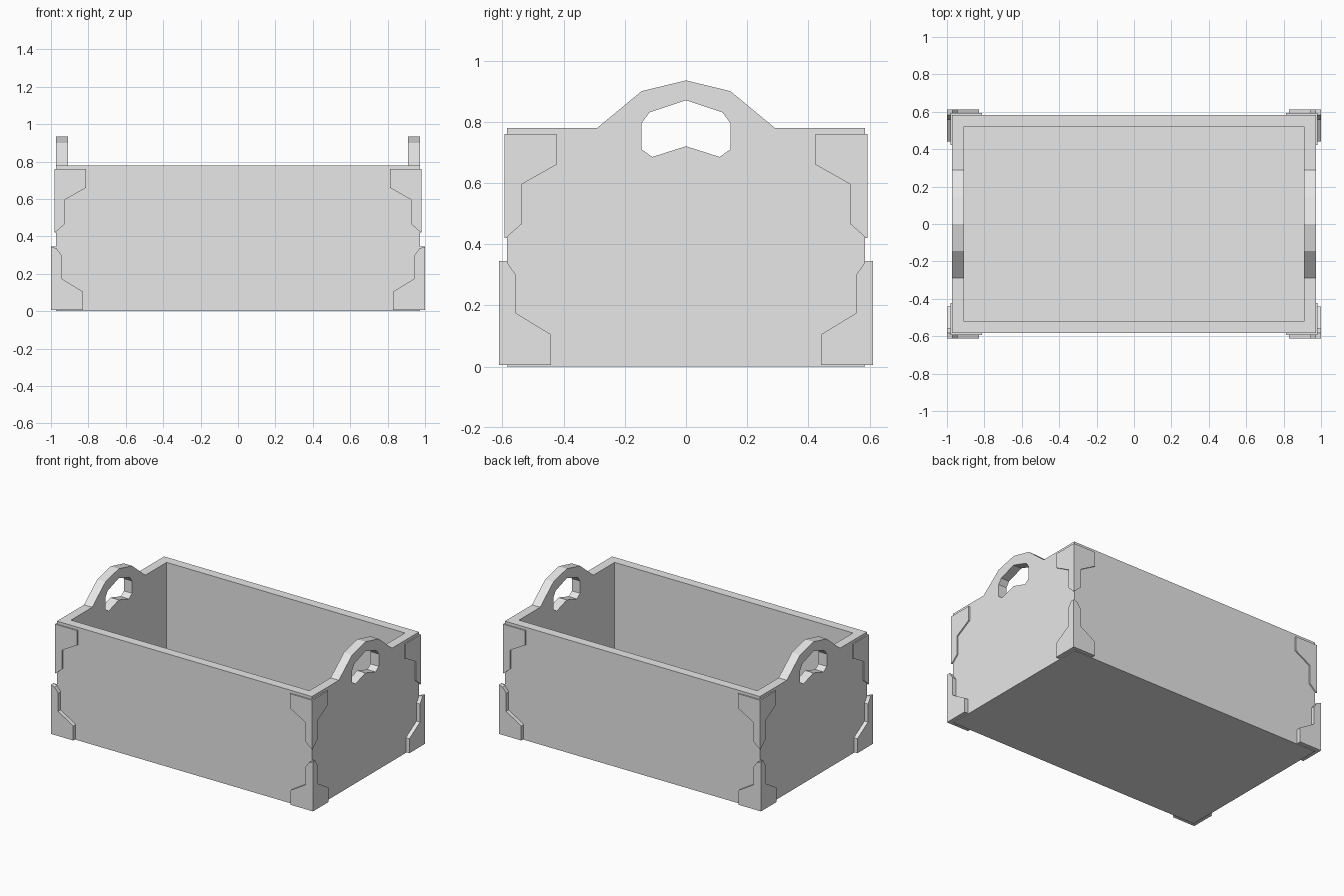
import bpy, bmesh

cube = bpy.data.objects.get("Cube")
if cube:
    bpy.data.objects.remove(cube, do_unlink=True)

grey = bpy.data.materials.new("plain grey")
grey.use_nodes = True
colour = (0.8, 0.8, 0.8, 1)
grey.diffuse_color = colour
grey.node_tree.nodes["Principled BSDF"].inputs["Base Color"].default_value = colour

# Main dimensions: half length, half width, rim height, wall thickness
LENGTH, WIDTH, RIM, WALL = 0.973, 0.584, 0.78, 0.063


def plate(name, profile, axis, inner, outer, mirror=(), open_centre=False):
    """Extrude a flat (across, z) profile along x or y, then mirror it."""
    def place(a, z, depth):
        return (depth, a, z) if axis == "x" else (a, depth, z)

    bm = bmesh.new()
    near = [bm.verts.new(place(a, z, inner)) for a, z in profile]
    far = [bm.verts.new(place(a, z, outer)) for a, z in profile]
    bm.faces.new(near)
    bm.faces.new(far[::-1])
    n = len(profile)
    for i in range(n):
        j = (i + 1) % n
        # Leave the mirror seam open so the halves join cleanly
        if open_centre and profile[i][0] == 0 and profile[j][0] == 0:
            continue
        bm.faces.new((near[i], far[i], far[j], near[j]))
    bmesh.ops.recalc_face_normals(bm, faces=bm.faces)
    mesh = bpy.data.meshes.new(name)
    bm.to_mesh(mesh)
    bm.free()
    mesh.materials.append(grey)
    obj = bpy.data.objects.new(name, mesh)
    bpy.context.collection.objects.link(obj)
    if mirror:
        mod = obj.modifiers.new("Mirror", "MIRROR")
        mod.use_axis = ["x" in mirror, "y" in mirror, False]
    return obj


def rectangle(half, low, high):
    return [(-half, low), (half, low), (half, high), (-half, high)]


# Floor and long walls, fitted between the end panels
inside = LENGTH - WALL
plate("floor", rectangle(inside, 0, WALL), "y", WALL - WIDTH, WIDTH - WALL)
plate("long_walls", rectangle(inside, 0, RIM), "y", WIDTH - WALL, WIDTH, "y")

# End panels with raised handles and grip holes: half outline, mirrored
half_panel = [(0, 0), (WIDTH, 0), (WIDTH, RIM), (0.29, RIM), (0.145, 0.9),
              (0, 0.935), (0, 0.87), (0.12, 0.83), (0.145, 0.795),
              (0.145, 0.71), (0.11, 0.685), (0, 0.72)]
plate("end_panels", half_panel, "x", inside, LENGTH, "xy", open_centre=True)

# Corner brackets: (distance from the corner, height)
lower = [(0, 0.005), (0.17, 0.005), (0.17, 0.105), (0.055, 0.175),
         (0.055, 0.3), (0.03, 0.335), (0, 0.345)]
upper = [(0, 0.42), (0.01, 0.425), (0.055, 0.465), (0.055, 0.595),
         (0.17, 0.66), (0.17, 0.76), (0, 0.76)]
for level, shape, thick in (("lower", lower, 0.027), ("upper", upper, 0.009)):
    x, y = LENGTH + thick, WIDTH + thick
    plate(level + "_brackets_long_side", [(x - d, z) for d, z in shape],
          "y", WIDTH, y, "xy")
    plate(level + "_brackets_end", [(y - max(d, thick), z) for d, z in shape],
          "x", LENGTH, x, "xy")
